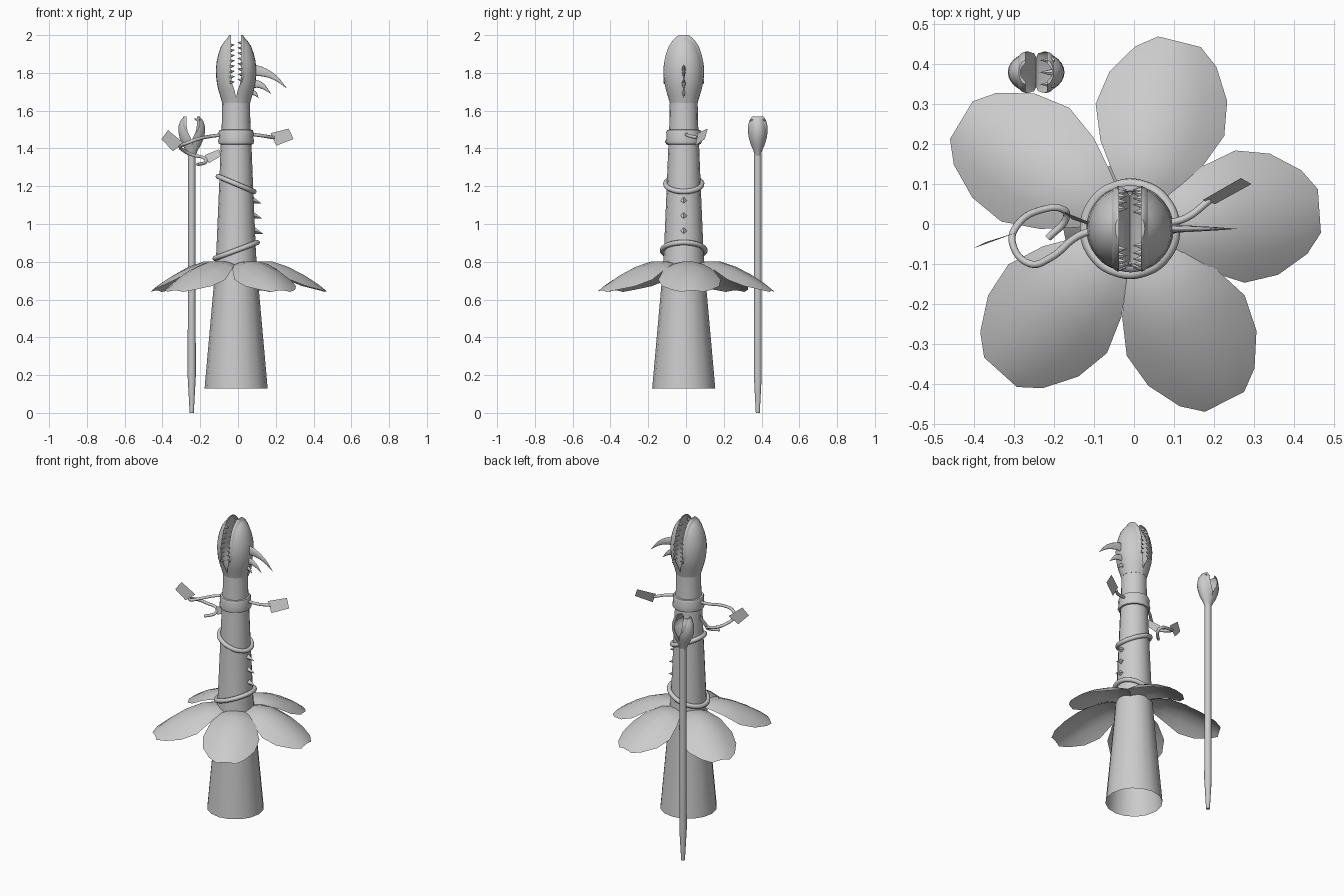
import bpy, bmesh
from math import sin, cos, pi, radians
from mathutils import Vector, Matrix

old = bpy.data.objects.get("Cube")
if old:
    bpy.data.objects.remove(old, do_unlink=True)

grey = bpy.data.materials.new("plain_grey")
grey.use_nodes = True
grey.diffuse_color = (0.6, 0.6, 0.6, 1)
grey.node_tree.nodes["Principled BSDF"].inputs["Base Color"].default_value = (0.6, 0.6, 0.6, 1)

CX, CY = -0.01, -0.012  # axis of the stem


def finish(bm, name, angle=40, loc=(0, 0, 0)):
    me = bpy.data.meshes.new(name)
    bm.to_mesh(me)
    bm.free()
    ob = bpy.data.objects.new(name, me)
    ob.location = loc
    bpy.context.collection.objects.link(ob)
    me.materials.append(grey)
    smooth(ob, angle)
    return ob


def smooth(ob, angle):
    bpy.ops.object.select_all(action='DESELECT')
    ob.select_set(True)
    bpy.context.view_layer.objects.active = ob
    bpy.ops.object.shade_smooth_by_angle(angle=radians(angle))


def revolve(bm, rings, n, place=lambda x, y, z: (x, y, z), caps=False):
    """Loft circular rings of (radius, height) about the z axis."""
    loops = [[bm.verts.new(place(r * cos(2 * pi * i / n), r * sin(2 * pi * i / n), z))
              for i in range(n)] for r, z in rings]
    for a, b in zip(loops, loops[1:]):
        for i in range(n):
            j = (i + 1) % n
            bm.faces.new((a[i], a[j], b[j], b[i]))
    if caps:
        bm.faces.new(loops[0][::-1])
        bm.faces.new(loops[-1])


def lathe(name, rings, loc, n=16, caps=False):
    bm = bmesh.new()
    revolve(bm, rings, n, caps=caps)
    return finish(bm, name, loc=loc)


def jaws(name, rings, loc, start, full, gap, flat=1.0, hollow=0.4):
    """Two facing jaw shells, each hollowed on its inner side."""
    for side, label in ((1, "left"), (-1, "right")):
        def place(x, y, z):
            opened = min(max((z - start) / (full - start), 0), 1)
            inner = gap * opened
            x = max(x, inner) if x >= 0 else inner - x * hollow * opened
            return (side * x, y * flat, z)
        bm = bmesh.new()
        revolve(bm, rings, 28, place, caps=True)
        bmesh.ops.remove_doubles(bm, verts=bm.verts, dist=0.0004)
        bmesh.ops.recalc_face_normals(bm, faces=bm.faces)
        finish(bm, f"{name}_{label}_jaw", loc=loc)


def spike(bm, base, tip, radius, sides=6):
    base, tip = Vector(base), Vector(tip)
    axis = tip - base
    m = Matrix.Translation((base + tip) / 2) @ axis.to_track_quat('Z', 'Y').to_matrix().to_4x4()
    bmesh.ops.create_cone(bm, cap_ends=True, segments=sides, radius1=radius,
                          radius2=0, depth=axis.length, matrix=m)


def tube(name, points, radius, radii=None, cyclic=False, flat=1.0, y=0.0):
    cu = bpy.data.curves.new(name, 'CURVE')
    cu.dimensions = '3D'
    cu.bevel_depth = radius
    cu.bevel_resolution = 2
    cu.use_fill_caps = True
    sp = cu.splines.new('BEZIER')
    sp.resolution_u = 6
    sp.use_cyclic_u = cyclic
    sp.bezier_points.add(len(points) - 1)
    for i, (bp, p) in enumerate(zip(sp.bezier_points, points)):
        bp.co = p
        bp.handle_left_type = bp.handle_right_type = 'AUTO'
        bp.radius = radii[i] if radii else 1
    ob = bpy.data.objects.new(name, cu)
    bpy.context.collection.objects.link(ob)
    bpy.ops.object.select_all(action='DESELECT')
    ob.select_set(True)
    bpy.context.view_layer.objects.active = ob
    bpy.ops.object.convert(target='MESH')
    ob = bpy.context.view_layer.objects.active
    ob.scale.y = flat
    ob.location.y = y
    ob.data.materials.clear()
    ob.data.materials.append(grey)
    smooth(ob, 50)


# Stem, open at the foot, with a rounded collar
lathe("stem", [(0.167, 0.13), (0.118, 0.68), (0.105, 0.85), (0.09, 1.2), (0.08, 1.45),
               (0.075, 1.55), (0.074, 1.64)], (CX, CY, 0))
lathe("collar", [(0.075, 1.42), (0.09, 1.423), (0.096, 1.437), (0.09, 1.46), (0.093, 1.485),
                 (0.088, 1.498), (0.074, 1.5)], (CX, CY, 0))

# Main head
head = [(0.074, 1.64), (0.082, 1.67), (0.093, 1.705), (0.101, 1.74), (0.106, 1.78), (0.107, 1.82),
        (0.103, 1.86), (0.094, 1.9), (0.08, 1.94), (0.06, 1.97), (0.043, 1.987), (0.025, 2.0)]
jaws("head", head, (CX, CY, 0), 1.685, 1.76, 0.027)

# Teeth along both rims of the main mouth
bm = bmesh.new()
for side in (-1, 1):
    for rim in (-1, 1):
        for k in range(8):
            z = 1.75 + 0.028 * k + (0.012 if side > 0 else 0)
            r = 0.098 - 1.5 * max(z - 1.83, 0) ** 1.6
            y = CY + rim * r
            spike(bm, (CX + side * 0.032, y, z), (CX + side * 0.006, y, z + 0.004), 0.011)
finish(bm, "head_teeth", 20)

# Curved horns behind the head
tube("large_horn", [(0.075, 0, 1.815), (0.13, 0, 1.805), (0.195, 0, 1.775), (0.257, 0, 1.72)],
     0.032, [1, 0.75, 0.42, 0.03], flat=0.35, y=CY)
tube("middle_horn", [(0.075, 0, 1.745), (0.12, 0, 1.735), (0.175, 0, 1.69)],
     0.024, [1, 0.7, 0.03], flat=0.45, y=CY)
tube("small_horn", [(0.065, 0, 1.70), (0.09, 0, 1.69), (0.108, 0, 1.668)],
     0.016, [1, 0.7, 0.03], flat=0.6, y=CY)

# Thorns on the stem
bm = bmesh.new()
for z in (1.12, 1.04, 0.96):
    x = 0.077 + (1.12 - z) * 0.05
    spike(bm, (x, CY, z + 0.005), (x + 0.048, CY, z - 0.012), 0.018, 4)
finish(bm, "stem_thorns", 20)

# Tilted vine coils
for name, z, rise, r in (("lower_coil", 0.86, 0.042, 0.112), ("upper_coil", 1.212, -0.04, 0.095)):
    tube(name, [(CX + r * cos(a), CY + r * sin(a), z + rise * cos(a))
                for a in (2 * pi * i / 10 for i in range(10))], 0.014, cyclic=True)

# Five drooping petals
stations = [(0.06, 0.04, 0.79), (0.12, 0.085, 0.803), (0.19, 0.132, 0.803), (0.28, 0.166, 0.775),
            (0.37, 0.152, 0.73), (0.45, 0.105, 0.68), (0.49, 0.055, 0.648)]
for k, (angle, size) in enumerate(((4, 0.95), (76, 0.96), (149, 1.03), (228, 1.02), (297, 1.02))):
    turn = Matrix.Rotation(radians(angle), 3, 'Z')
    bm = bmesh.new()
    rows = []
    for r, w, z in stations:
        rows.append([bm.verts.new(turn @ Vector((r * size, w * t, z - 0.07 * (w * t / 0.166) ** 2)))
                     for t in (-1, -0.6, -0.2, 0.2, 0.6, 1)])
    for a, b in zip(rows, rows[1:]):
        for i in range(5):
            bm.faces.new((a[i], b[i], b[i + 1], a[i + 1]))
    finish(bm, f"petal_{k + 1}", 60)

# Tendrils from the collar
tube("left_tendril", [(0.07, 0, 1.475), (0.13, 0.015, 1.467), (0.19, 0.06, 1.457)], 0.009)
tube("right_tendril", [(-0.08, -0.01, 1.472), (-0.14, -0.03, 1.465), (-0.21, -0.085, 1.45),
                       (-0.26, -0.1, 1.432), (-0.305, -0.045, 1.41), (-0.29, 0.0, 1.39),
                       (-0.24, 0.033, 1.365), (-0.175, 0.035, 1.347), (-0.17, 0.015, 1.33),
                       (-0.215, -0.035, 1.315)], 0.009)

# Flat square leaves
leaves = {
    "left_leaf": [(0.172, 0.06, 1.48), (0.203, 0.05, 1.415), (0.294, 0.1, 1.45), (0.268, 0.115, 1.505)],
    "right_outer_leaf": [(-0.405, -0.062, 1.45), (-0.345, -0.04, 1.385), (-0.29, -0.02, 1.43), (-0.37, -0.045, 1.497)],
    "right_inner_leaf": [(-0.175, 0.03, 1.365), (-0.155, 0.012, 1.322), (-0.09, -0.01, 1.36), (-0.1, 0.0, 1.395)],
}
for name, corners in leaves.items():
    bm = bmesh.new()
    bm.faces.new([bm.verts.new(c) for c in corners])
    finish(bm, name)

# Separate young shoot with a small open mouth
SX, SY = -0.245, 0.38
lathe("shoot_stalk", [(0.011, 0), (0.022, 0.2), (0.02, 0.7), (0.02, 1.37)], (SX, SY, 0), 10, True)
bud = [(0.02, 1.36), (0.032, 1.39), (0.05, 1.42), (0.064, 1.455), (0.071, 1.49), (0.069, 1.52),
       (0.061, 1.545), (0.05, 1.56), (0.04, 1.57)]
jaws("shoot", bud, (SX, SY, 0), 1.445, 1.5, 0.027, flat=0.74)
bm = bmesh.new()
for y in (-0.03, 0, 0.03):
    spike(bm, (SX + 0.042, SY + y, 1.545), (SX + 0.008, SY + y, 1.56), 0.01)
finish(bm, "shoot_teeth", 20)
